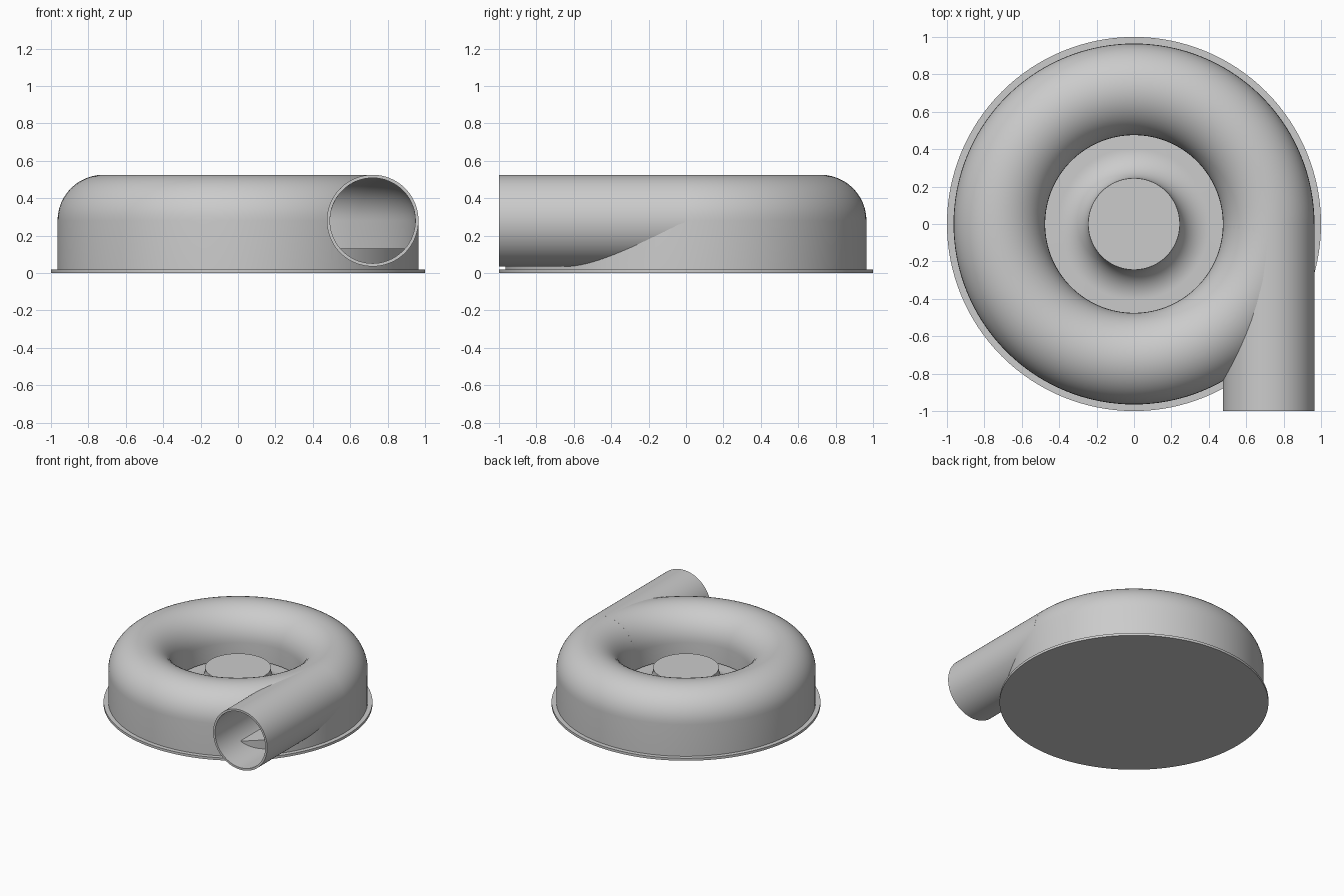
import bpy, bmesh, math
from mathutils import Matrix

cube = bpy.data.objects.get("Cube")
if cube:
    bpy.data.objects.remove(cube, do_unlink=True)

GREY = (0.6, 0.6, 0.6, 1)
metal = bpy.data.materials.new("plain_grey")
metal.use_nodes = True
metal.diffuse_color = GREY
metal.node_tree.nodes["Principled BSDF"].inputs["Base Color"].default_value = GREY

SEGMENTS = 128
TUBE_MID, TUBE_Z, TUBE_R, WALL = 0.72, 0.28, 0.245, 0.017
PLATE_TOP, FLOOR = 0.02, 0.13


def arc(cx, cz, r, start, end, steps=24):
    """Points along an arc, angles in degrees."""
    angles = [math.radians(start + (end - start) * i / steps) for i in range(steps + 1)]
    return [(cx + r * math.cos(a), cz + r * math.sin(a)) for a in angles]


def lathe(name, profile, closed=False):
    """Spin a radius/height profile round the z axis."""
    bm = bmesh.new()
    verts = [bm.verts.new((r, 0, z)) for r, z in profile]
    edges = [bm.edges.new(pair) for pair in zip(verts, verts[1:])]
    if closed:
        edges.append(bm.edges.new((verts[-1], verts[0])))
    bmesh.ops.spin(bm, geom=verts + edges, cent=(0, 0, 0), axis=(0, 0, 1),
                   angle=math.tau, steps=SEGMENTS, use_duplicate=False)
    bmesh.ops.remove_doubles(bm, verts=bm.verts, dist=0.0001)
    bmesh.ops.recalc_face_normals(bm, faces=bm.faces)
    mesh = bpy.data.meshes.new(name)
    bm.to_mesh(mesh)
    bm.free()
    mesh.materials.append(metal)
    obj = bpy.data.objects.new(name, mesh)
    bpy.context.collection.objects.link(obj)
    return obj


def select(obj):
    bpy.ops.object.select_all(action="DESELECT")
    obj.select_set(True)
    bpy.context.view_layer.objects.active = obj


def smooth(obj):
    select(obj)
    bpy.ops.object.shade_smooth_by_angle(angle=math.radians(30))


def lay_along_outlet(obj):
    """Turn a lathed part so its axis runs forward from the housing's side."""
    obj.data.transform(Matrix.Translation((TUBE_MID, 0, TUBE_Z))
                       @ Matrix.Rotation(math.radians(90), 4, "X"))


# Round base plate
base_plate = lathe("base_plate", [(0, 0), (1, 0), (1, PLATE_TOP), (0, PLATE_TOP)])

# Rounded hollow housing with an open intake
outer, inner, lip = TUBE_MID + TUBE_R, TUBE_MID - TUBE_R, FLOOR + 0.01
skin = [(outer, PLATE_TOP)] + arc(TUBE_MID, TUBE_Z, TUBE_R, 0, 180) + [(inner, lip)]
lining = ([(inner + WALL, lip)] + arc(TUBE_MID, TUBE_Z, TUBE_R - WALL, 180, 0)
          + [(outer - WALL, PLATE_TOP)])
housing = lathe("housing", skin + lining, closed=True)

# Impeller disc with a flared hub
hub_r, hub_top, flare = 0.245, 0.3, 0.16
rotor = lathe("flared_hub", [(0, hub_top), (hub_r, hub_top)]
              + arc(hub_r + flare, FLOOR + flare, flare, 180, 270, 16)
              + [(0.93, FLOOR), (0.93, PLATE_TOP), (0, PLATE_TOP)])

# Outlet pipe, tangent to the housing
bore_r = TUBE_R - WALL
outlet = lathe("outlet_pipe", [(TUBE_R, 0), (TUBE_R, 1), (bore_r, 1), (bore_r, 0)], closed=True)
lay_along_outlet(outlet)

# Opening from the pipe into the housing
cutter = lathe("bore_cutter", [(0, 0.03), (bore_r, 0.03), (bore_r, 1.1), (0, 1.1)])
lay_along_outlet(cutter)
select(housing)
cut = housing.modifiers.new("outlet_opening", "BOOLEAN")
cut.operation = "DIFFERENCE"
cut.solver = "EXACT"
cut.object = cutter
bpy.ops.object.modifier_apply(modifier=cut.name)
bpy.data.objects.remove(cutter, do_unlink=True)

for part in (base_plate, housing, rotor, outlet):
    smooth(part)
